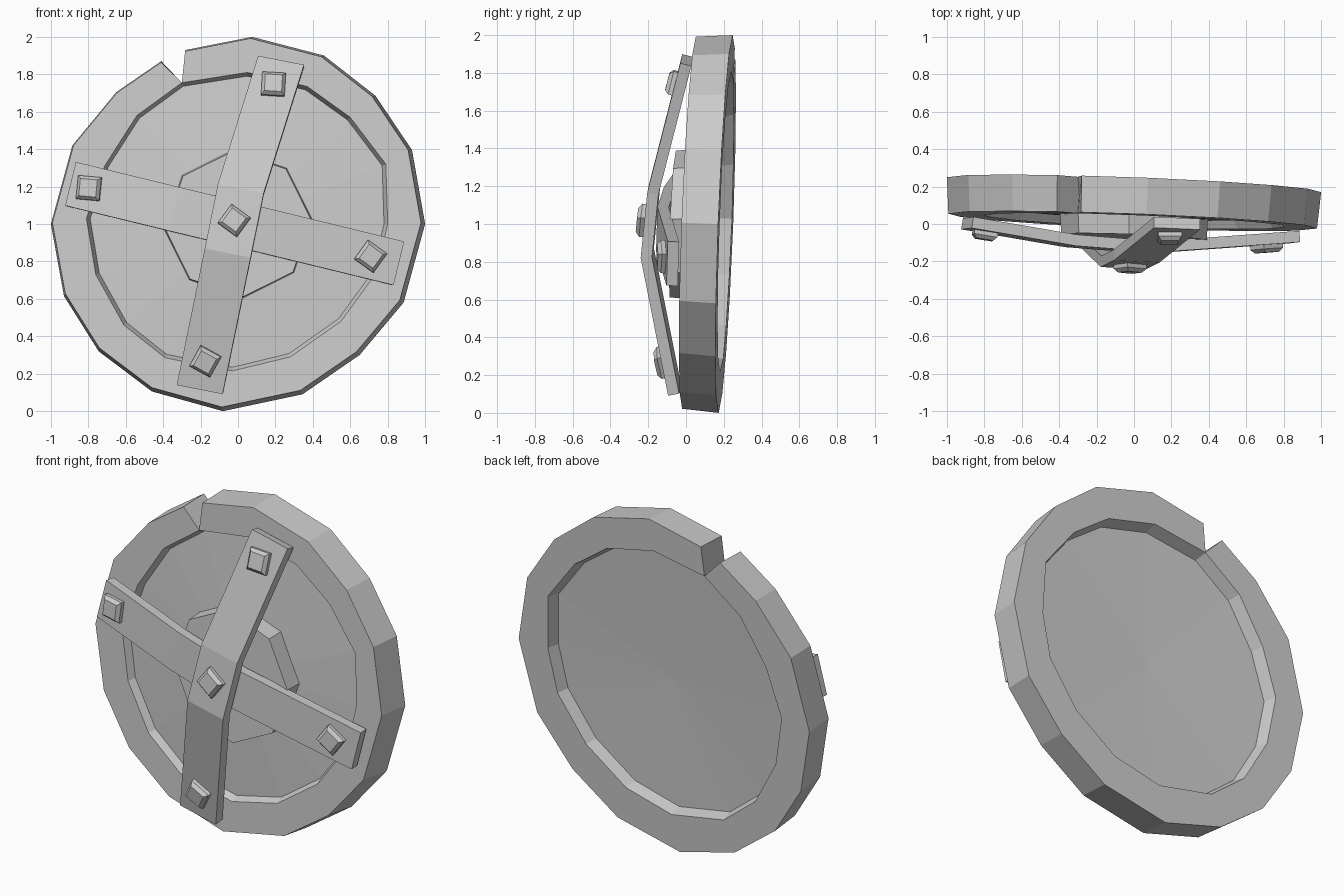
import bpy, bmesh, math
from mathutils import Vector

if "Cube" in bpy.data.objects:
    bpy.data.objects.remove(bpy.data.objects["Cube"])

# Rim outline (x, z) clockwise from the right side of the notch
OUTER = [(-.28, 1.93), (.075, 2.0), (.46, 1.9), (.735, 1.685), (.93, 1.395), (1.0, 1.0),
         (.885, .58), (.65, .3), (.345, .09), (-.08, 0), (-.46, .105), (-.745, .32),
         (-.93, .615), (-1.0, 1.0), (-.885, 1.42), (-.65, 1.705), (-.41, 1.87)]
INNER = [(-.30, 1.755), (.05, 1.81), (.37, 1.735), (.6, 1.57), (.79, 1.32), (.80, 1.0),
         (.74, .74), (.55, .48), (.28, .29), (-.03, .215), (-.39, .285), (-.61, .46),
         (-.76, .73), (-.81, 1.03), (-.71, 1.315), (-.54, 1.58)]


def tilted(x, z, depth):
    """Point on the slightly leaning shield plane, depth measured backwards."""
    return Vector((x, .015 - .04 * x + .04 * (z - 1) + depth, z))


def ring_pts(pts, scale, depth, dx=0, dz=0):
    return [tilted(x * scale + dx, 1 + (z - 1) * scale + dz, depth) for x, z in pts]


def build(name, sections, closed=False, caps=True):
    """Skin a list of equal-length cross-section loops."""
    bm = bmesh.new()
    rows = [[bm.verts.new(p) for p in s] for s in sections]
    n = len(rows[0])
    pairs = list(zip(rows, rows[1:])) + ([(rows[-1], rows[0])] if closed else [])
    for a, b in pairs:
        for i in range(n):
            j = (i + 1) % n
            bm.faces.new((a[i], a[j], b[j], b[i]))
    if caps:
        bm.faces.new(rows[0])
        bm.faces.new(rows[-1])
    return finish(name, bm)


def finish(name, bm):
    bmesh.ops.recalc_face_normals(bm, faces=bm.faces)
    mesh = bpy.data.meshes.new(name)
    bm.to_mesh(mesh)
    bm.free()
    ob = bpy.data.objects.new(name, mesh)
    bpy.context.collection.objects.link(ob)
    return ob


# Rim: open sweep whose two ends form the notch
inner_open = INNER + INNER[:1]
loops = [ring_pts(OUTER, .985, 0, -.007, .007), ring_pts(OUTER, 1, .195),
         ring_pts(inner_open, 1, .195), ring_pts(inner_open, .975, .12),
         ring_pts(inner_open, .975, .045), ring_pts(inner_open, 1, 0)]
build("rim", list(zip(*loops)))

# Shallow conical panel filling the rim
bm = bmesh.new()
front = [bm.verts.new(p) for p in ring_pts(INNER, .98, .045)]
back = [bm.verts.new(p) for p in ring_pts(INNER, .98, .12)]
tip_f, tip_b = bm.verts.new(tilted(0, 1, .0)), bm.verts.new(tilted(0, 1, .10))
for i in range(len(INNER)):
    j = (i + 1) % len(INNER)
    bm.faces.new((front[i], front[j], tip_f))
    bm.faces.new((back[i], back[j], tip_b))
    bm.faces.new((front[i], front[j], back[j], back[i]))
finish("panel", bm)

# Octagonal hub plate
octagon = [(.39 * math.cos(a), 1 + .39 * math.sin(a))
           for a in (math.radians(4 + 45 * i) for i in range(8))]
build("hub_plate", [ring_pts(octagon, 1, -.085), ring_pts(octagon, 1.02, .06)])


def normal_of(a, b, across):
    n = (b - a).cross(across).normalized()
    return n if n.y < 0 else -n


def strap(name, path, across, width=.25, thick=.06):
    """Bent flat bar whose front face follows the path."""
    across = Vector(across).normalized()
    pts = [Vector(p) for p in path]
    seg = [normal_of(a, b, across) for a, b in zip(pts, pts[1:])]
    nrm = [seg[0]] + [(a + b).normalized() for a, b in zip(seg, seg[1:])] + [seg[-1]]
    w = across * width / 2
    build(name, [[p - w, p + w, p + w - n * thick, p - w - n * thick]
                 for p, n in zip(pts, nrm)])


def bolt(name, path, across, seg, t, angle):
    """Tapered square bolt head sitting on one strap segment."""
    a, b = Vector(path[seg]), Vector(path[seg + 1])
    u = Vector(across).normalized()
    n = normal_of(a, b, u)
    v = u.cross(n).normalized()
    c = a.lerp(b, t)

    def square(r, h):
        out = []
        for k in range(4):
            g = math.radians(angle + 45 + 90 * k)
            out.append(c + n * h + (u * math.cos(g) - v * math.sin(g)) * r * math.sqrt(2))
        return out
    build(name, [square(.063, -.02), square(.063, .022), square(.046, .042)])


# Crossed straps, the upright one lying over the level one
upright = [(.23, -.025, 1.875), (.015, -.2, 1.19), (-.055, -.235, .845), (-.205, -.09, .115)]
level = [(-.895, -.025, 1.215), (-.34, -.12, 1.08), (.1, -.155, .975), (.86, -.10, .79)]
up_across, level_across = (.97, -.04, -.19), (.235, .03, .97)
strap("upright_strap", upright, up_across)
strap("level_strap", level, level_across, .24)

# Bolts
bolt("bolt_top", upright, up_across, 0, .19, 8)
bolt("bolt_centre", upright, up_across, 1, .5, -25)
bolt("bolt_bottom", upright, up_across, 2, .79, -18)
bolt("bolt_left", level, level_across, 0, .18, 8)
bolt("bolt_right", level, level_across, 2, .8, -22)
